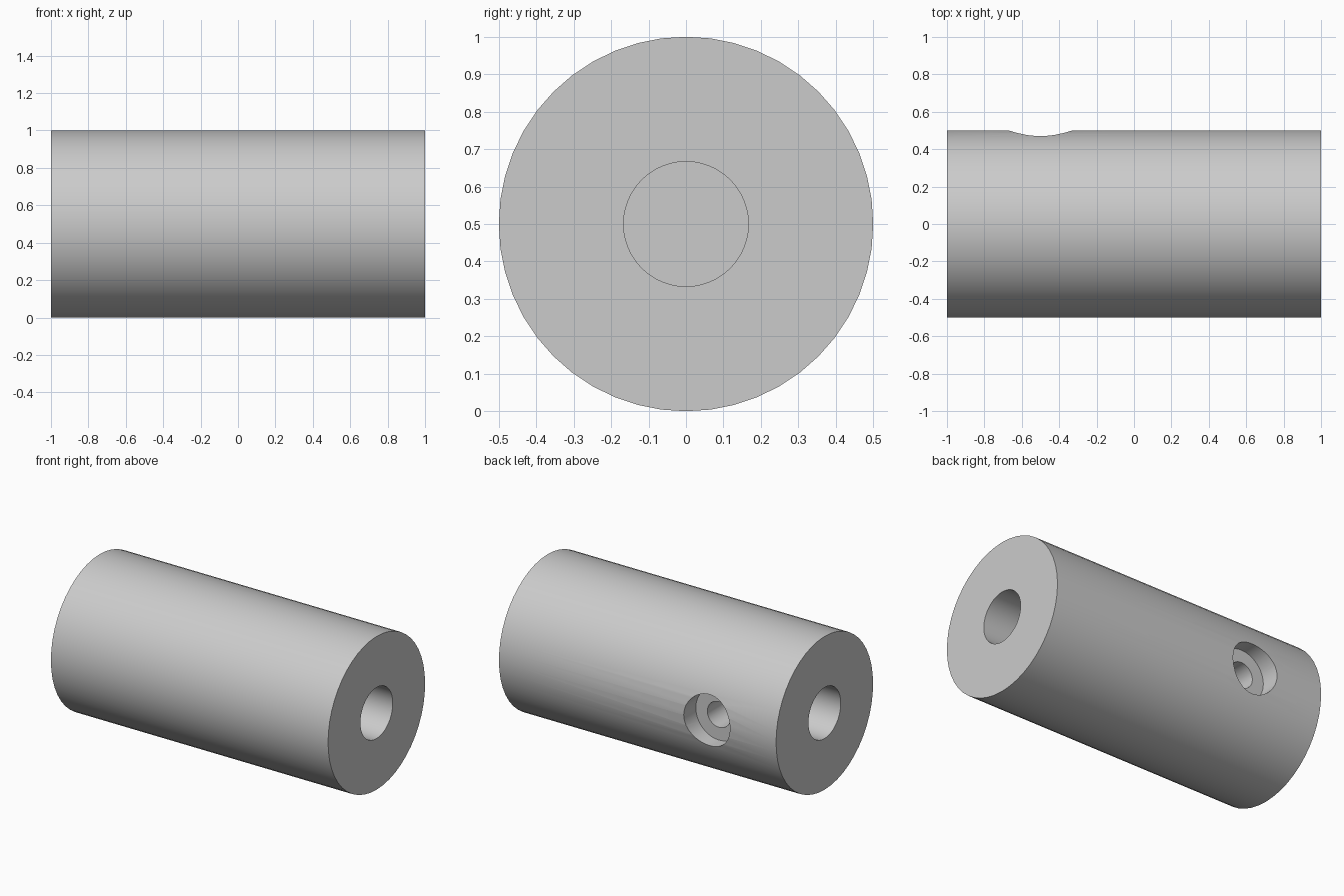
import bpy, bmesh, math
from mathutils import Matrix, Vector

if "Cube" in bpy.data.objects:
    bpy.data.objects.remove(bpy.data.objects["Cube"])

grey = bpy.data.materials.new("plain grey")
grey.use_nodes = True
colour = (0.6, 0.6, 0.6, 1)
grey.diffuse_color = colour
grey.node_tree.nodes["Principled BSDF"].inputs["Base Color"].default_value = colour

RADIUS, BORE, PIN = 0.5, 1 / 6, 1 / 12
HALF, BORE_DEPTH = 1.0, 0.8
CENTRE = Vector((0, 0, RADIUS))


def lathe(name, profile, turn, place):
    """Revolve (radius, height) points about z, then turn and place the solid."""
    bm = bmesh.new()
    verts = [bm.verts.new((r, 0, h)) for r, h in profile]
    edges = [bm.edges.new(pair) for pair in zip(verts, verts[1:])]
    bmesh.ops.spin(bm, geom=verts + edges, cent=(0, 0, 0), axis=(0, 0, 1),
                   angle=math.tau, steps=48)
    bmesh.ops.remove_doubles(bm, verts=bm.verts, dist=1e-4)
    bmesh.ops.recalc_face_normals(bm, faces=bm.faces)
    bm.transform(Matrix.Translation(place) @ turn)
    mesh = bpy.data.meshes.new(name)
    bm.to_mesh(mesh)
    bm.free()
    mesh.materials.append(grey)
    obj = bpy.data.objects.new(name, mesh)
    bpy.context.collection.objects.link(obj)
    return obj


# Cylinder lying along x with a blind bore in each end
floor = HALF - BORE_DEPTH
half_profile = [(0, floor), (BORE, floor), (BORE, HALF), (RADIUS, HALF)]
profile = half_profile + [(r, -h) for r, h in reversed(half_profile)]
body = lathe("cylinder_body", profile, Matrix.Rotation(math.pi / 2, 4, 'Y'), CENTRE)

# Stepped screw hole from the back into the bore
hole = [(0, 0), (PIN, 0), (PIN, 0.375), (BORE, 0.375), (BORE, 0.6), (0, 0.6)]
cutter = lathe("screw_hole_cutter", hole, Matrix.Rotation(-math.pi / 2, 4, 'X'),
               CENTRE + Vector((-0.5, 0, 0)))
cutter.hide_render = True

cut = body.modifiers.new("screw hole", 'BOOLEAN')
cut.operation = 'DIFFERENCE'
cut.solver = 'EXACT'
cut.object = cutter

bpy.ops.object.select_all(action='DESELECT')
body.select_set(True)
bpy.context.view_layer.objects.active = body
bpy.ops.object.modifier_apply(modifier=cut.name)
bpy.data.objects.remove(cutter)
bpy.ops.object.shade_smooth_by_angle(angle=math.radians(30))
